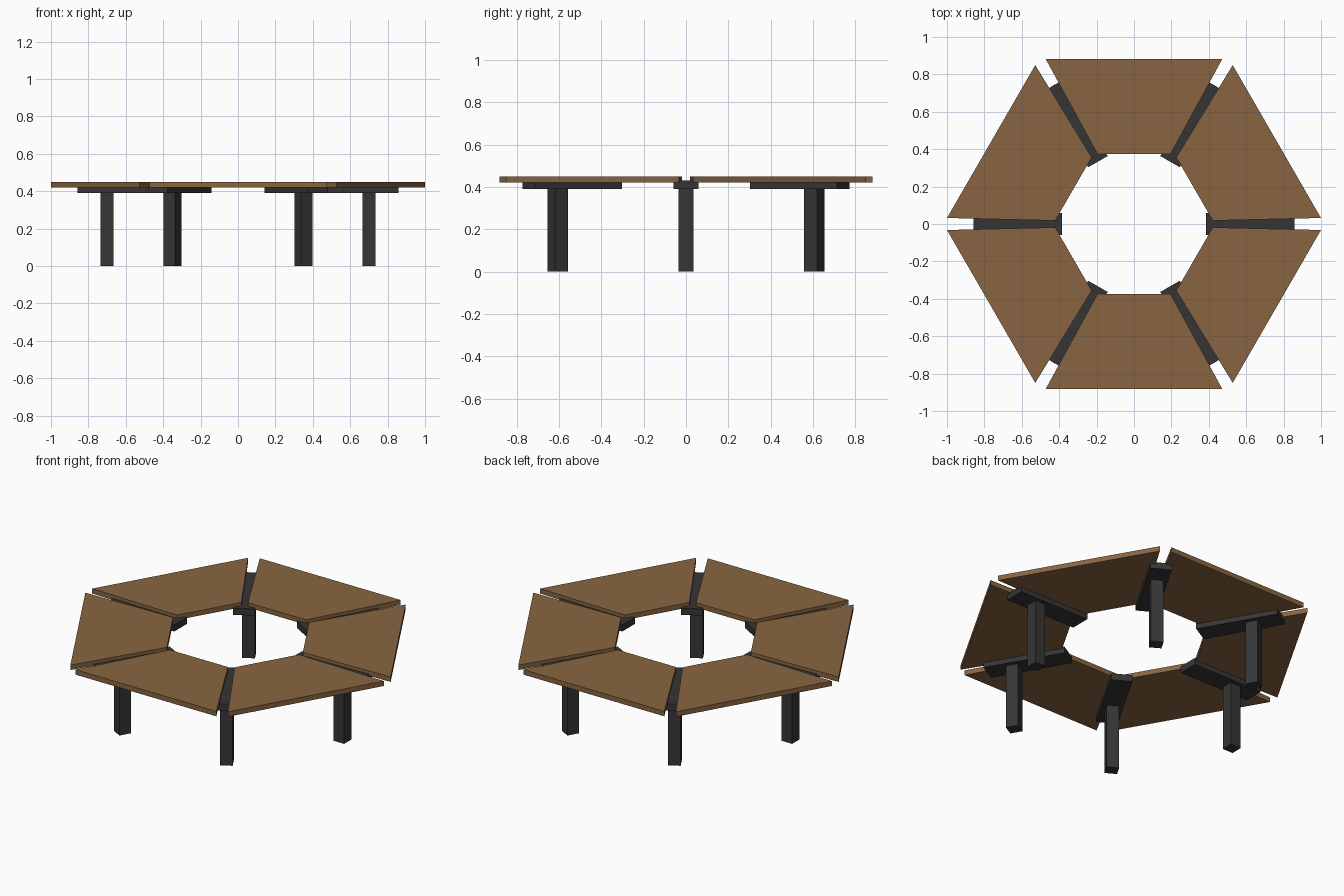
import bpy, bmesh, math
from mathutils import Matrix

if "Cube" in bpy.data.objects:
    bpy.data.objects.remove(bpy.data.objects["Cube"])


def material(name, rgb):
    m = bpy.data.materials.new(name)
    m.diffuse_color = (*rgb, 1)
    m.use_nodes = True
    m.node_tree.nodes["Principled BSDF"].inputs["Base Color"].default_value = m.diffuse_color
    return m


wood = material("brown_wood", (0.25, 0.13, 0.054))
metal = material("dark_metal", (0.036, 0.036, 0.036))


def prism(name, outline, z0, z1, angle, mat):
    """Extrude a flat outline from z0 to z1 and turn it about the centre."""
    bm = bmesh.new()
    face = bm.faces.new([bm.verts.new((x, y, z0)) for x, y in outline])
    ext = bmesh.ops.extrude_face_region(bm, geom=[face])
    verts = [v for v in ext["geom"] if isinstance(v, bmesh.types.BMVert)]
    bmesh.ops.translate(bm, verts=verts, vec=(0, 0, z1 - z0))
    bmesh.ops.recalc_face_normals(bm, faces=bm.faces)
    bm.transform(Matrix.Rotation(angle, 4, 'Z'))
    me = bpy.data.meshes.new(name)
    bm.to_mesh(me)
    bm.free()
    me.materials.append(mat)
    bpy.context.collection.objects.link(bpy.data.objects.new(name, me))


def rect(x0, x1, half):
    return [(x0, -half), (x1, -half), (x1, half), (x0, half)]


# Six seat panels, with a support beam and a leg under each joint
panel = [(0.374, -0.195), (0.882, -0.472), (0.882, 0.472), (0.374, 0.195)]
for i in range(6):
    a = math.radians(60 * i)
    prism(f"seat_panel_{i + 1}", panel, 0.42, 0.45, a + math.radians(30), wood)
    prism(f"support_beam_{i + 1}", rect(0.385, 0.857, 0.06), 0.39, 0.43, a, metal)
    prism(f"leg_{i + 1}", rect(0.665, 0.735, 0.035), 0.0, 0.39, a, metal)
